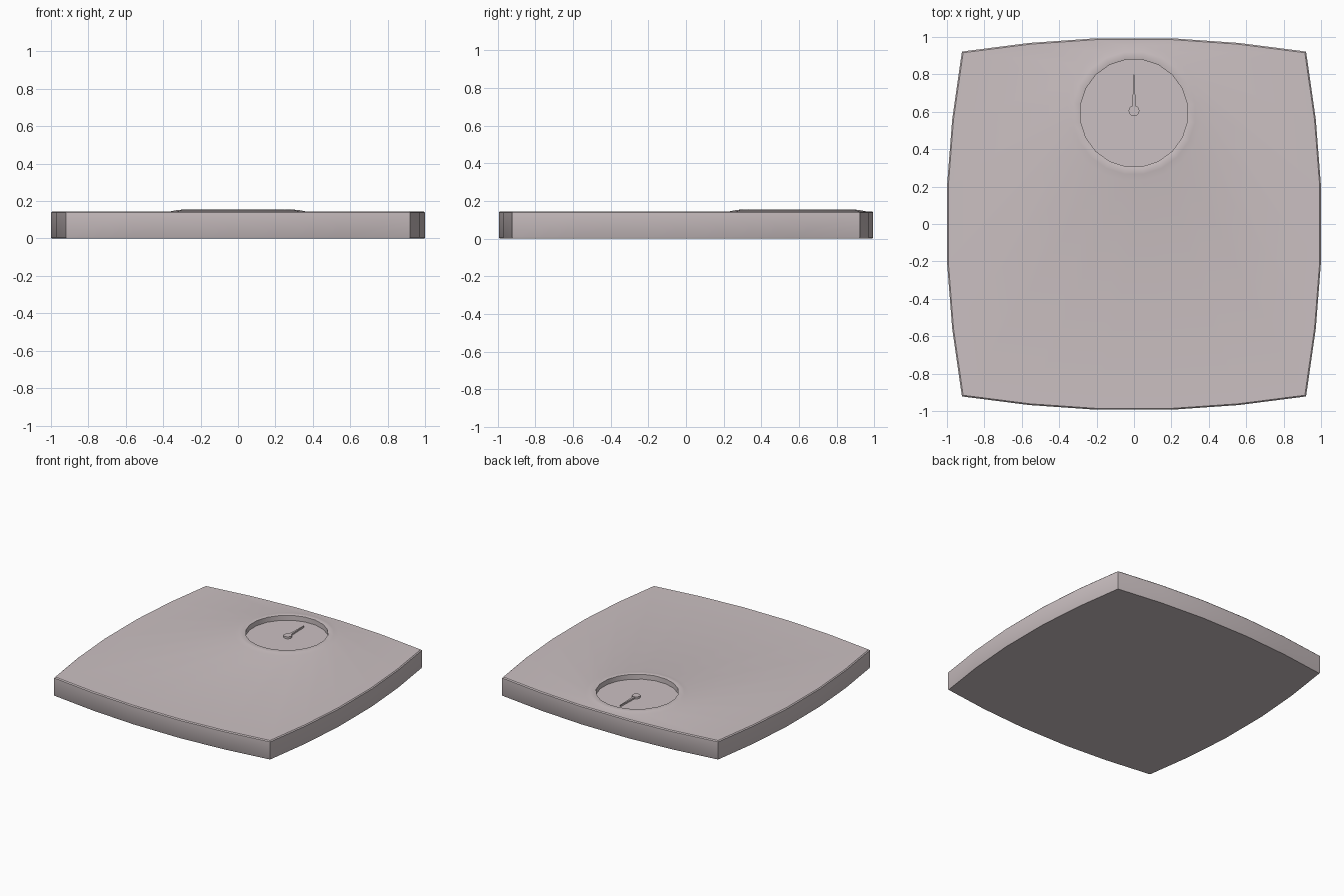
import bpy, bmesh, math

if "Cube" in bpy.data.objects:
    bpy.data.objects.remove(bpy.data.objects["Cube"])

mat = bpy.data.materials.new("warm_grey")
mat.diffuse_color = (0.60, 0.53, 0.54, 1)
mat.use_nodes = True
mat.node_tree.nodes["Principled BSDF"].inputs["Base Color"].default_value = mat.diffuse_color


def finish(bm, name, angle):
    bmesh.ops.recalc_face_normals(bm, faces=bm.faces)
    me = bpy.data.meshes.new(name)
    bm.to_mesh(me)
    bm.free()
    ob = bpy.data.objects.new(name, me)
    bpy.context.collection.objects.link(ob)
    me.materials.append(mat)
    bpy.ops.object.select_all(action='DESELECT')
    ob.select_set(True)
    bpy.context.view_layer.objects.active = ob
    bpy.ops.object.shade_smooth_by_angle(angle=math.radians(angle))
    return ob


def loft(bm, loops):
    """Join equal-length point loops with quads and cap both ends."""
    rings = [[bm.verts.new(p) for p in l] for l in loops]
    for a, b in zip(rings, rings[1:]):
        for i in range(len(a)):
            j = (i + 1) % len(a)
            bm.faces.new((a[i], a[j], b[j], b[i]))
    bm.faces.new(rings[0])
    bm.faces.new(rings[-1])


# outline: one bowed side turned four times, 20 points counter-clockwise
side = [(1, 0.2), (0.972, 0.56), (0.92, 0.922), (0.56, 0.968), (0.2, 0.993)]
outline = side + [(-x, y) for x, y in reversed(side)]
outline += [(-x, -y) for x, y in outline]


def body_loop(s, z):
    return [(x * s, y * s, z) for x, y in outline]


def dial_loop(r, z):
    return [(r * math.cos(math.radians(9 + 18 * i)),
             0.593 + r * math.sin(math.radians(9 + 18 * i)), z) for i in range(20)]


# platform with raised dial rim and sunken dial
bm = bmesh.new()
loft(bm, [body_loop(0.996, 0), body_loop(1, 0.006), body_loop(1, 0.138),
          body_loop(0.993, 0.145), dial_loop(0.365, 0.145), dial_loop(0.33, 0.152),
          dial_loop(0.293, 0.155), dial_loop(0.289, 0.153), dial_loop(0.289, 0.115)])
finish(bm, "scale_platform", 40)

# needle hub
bm = bmesh.new()
hub = [(0.029 * math.cos(math.tau * i / 16), 0.605 + 0.029 * math.sin(math.tau * i / 16))
       for i in range(16)]
loft(bm, [[(x, y, z) for x, y in hub] for z in (0.114, 0.13)])
finish(bm, "needle_hub", 30)

# tapered needle
bm = bmesh.new()
needle = [(-0.009, 0.625), (0.009, 0.625), (0.003, 0.80), (-0.003, 0.80)]
loft(bm, [[(x, y, z) for x, y in needle] for z in (0.116, 0.128)])
finish(bm, "needle", 30)
